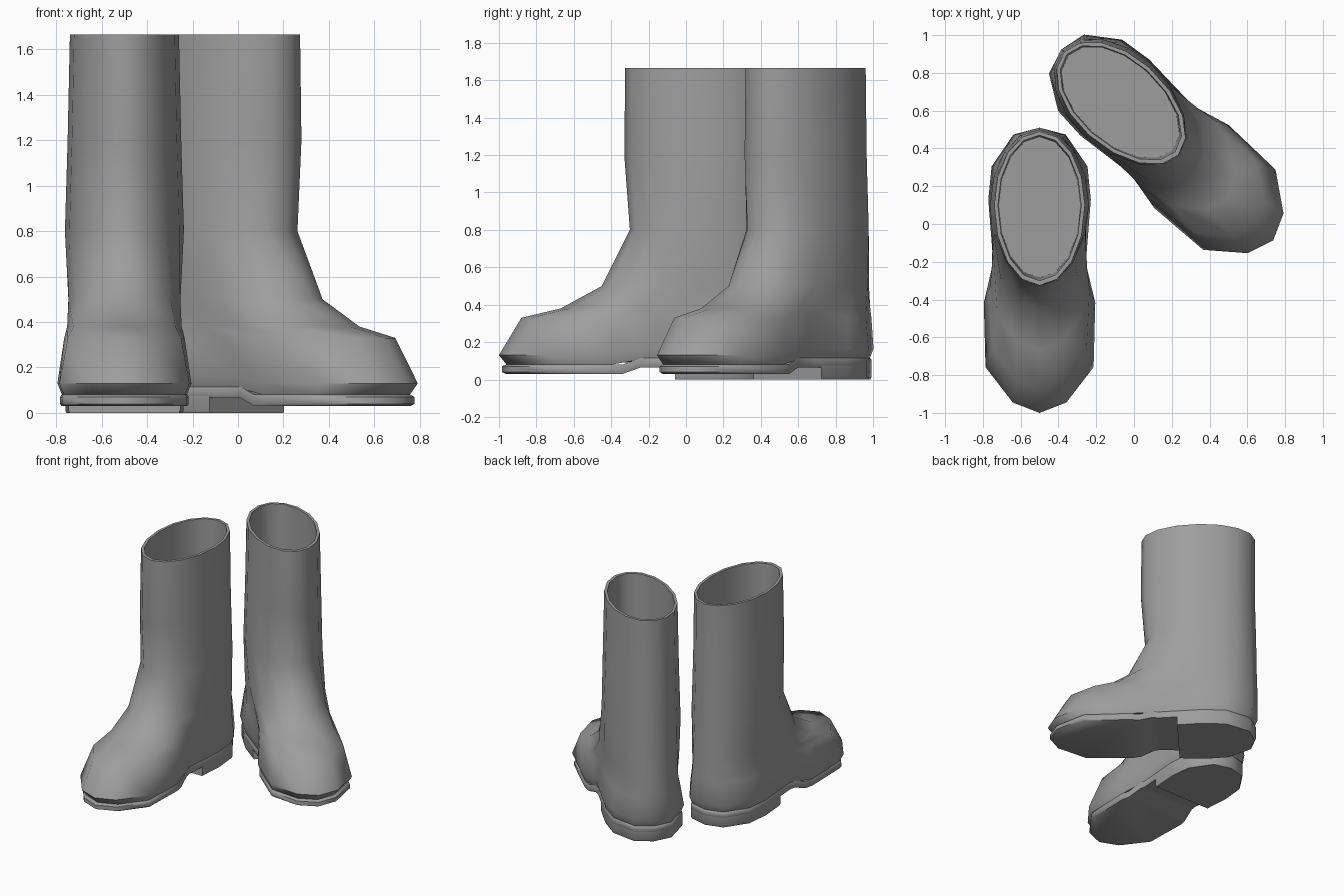
import bpy, bmesh
from math import sin, cos, pi, radians
from mathutils import Vector

cube = bpy.data.objects.get("Cube")
if cube:
    bpy.data.objects.remove(cube, do_unlink=True)

mat = bpy.data.materials.new("grey rubber")
mat.use_nodes = True
mat.diffuse_color = (0.34, 0.34, 0.34, 1)
mat.node_tree.nodes["Principled BSDF"].inputs["Base Color"].default_value = mat.diffuse_color

# Half outlines from heel to toe, in units of width and length
FOOT = [(0, 1), (.47, .91), (.86, .5), (.92, .07), (.83, -.28),
        (1, -.47), (.97, -.78), (.48, -.95), (0, -1)]
OVAL = [(sin(i * pi / 8), cos(i * pi / 8)) for i in range(9)]

# Height, share of foot shape, half width, back reach, front reach
LEVELS = [(.08, 1, .275, .39, 1.06), (.13, 1, .295, .41, 1.10),
          (.33, .85, .268, .41, .98), (.38, .6, .26, .41, .77),
          (.50, .3, .26, .405, .55), (.80, 0, .262, .40, .40),
          (1.2, 0, .25, .39, .43), (1.665, 0, .24, .39, .425),
          (1.665, 0, .22, .37, .40), (.2, 0, .215, .36, .385)]


def outline(mix, width, back, front):
    half = []
    for e, f in zip(OVAL, FOOT):
        x, y = Vector(e).lerp(Vector(f), mix)
        half.append((x * width, y * (back if y > 0 else front)))
    return half + [(-x, y) for x, y in half[-2:0:-1]]


def lift(y):
    """Rise of the sole from the ball to the heel."""
    return .035 * min(1, max(0, (-.34 - y) / -.1 + 1))


def loft(bm, rings):
    loops = [[bm.verts.new(p) for p in ring] for ring in rings]
    for a, b in zip(loops, loops[1:]):
        for i in range(len(a)):
            j = (i + 1) % len(a)
            bm.faces.new((a[i], a[j], b[j], b[i]))
    bm.faces.new(loops[0])
    bm.faces.new(loops[-1])


def cut(bm, y, clear=False):
    geom = bm.verts[:] + bm.edges[:] + bm.faces[:]
    res = bmesh.ops.bisect_plane(bm, geom=geom, plane_co=(0, y, 0),
                                 plane_no=(0, 1, 0), clear_inner=clear)
    if clear:
        edges = [e for e in res["geom_cut"] if isinstance(e, bmesh.types.BMEdge)]
        bmesh.ops.holes_fill(bm, edges=edges)


def finish(bm, name, place, turn):
    bmesh.ops.recalc_face_normals(bm, faces=bm.faces[:])
    mesh = bpy.data.meshes.new(name)
    bm.to_mesh(mesh)
    bm.free()
    obj = bpy.data.objects.new(name, mesh)
    bpy.context.collection.objects.link(obj)
    mesh.materials.append(mat)
    obj.location = (*place, 0)
    obj.rotation_euler.z = turn
    bpy.ops.object.select_all(action="DESELECT")
    obj.select_set(True)
    bpy.context.view_layer.objects.active = obj
    bpy.ops.object.shade_smooth_by_angle(angle=radians(55))


def boot(side, place, turn):
    # Upper: foot, shaft, rim and hollow inside
    bm = bmesh.new()
    rings = []
    for n, (z, *shape) in enumerate(LEVELS):
        rings.append([(x, y, z + (lift(y) if n < 2 else 0)) for x, y in outline(*shape)])
    loft(bm, rings)
    finish(bm, side + "_boot_upper", place, turn)

    # Sole: thin slab that steps up at the arch
    bm = bmesh.new()
    slab = [(.98, .03), (1, .04), (1, .07), (.98, .08)]
    flat = outline(1, .283, .398, 1.085)
    loft(bm, [[(x * s, y * s, z) for x, y in flat] for s, z in slab])
    for y in (-.44, -.34, -.2):
        cut(bm, y)
    for v in bm.verts:
        v.co.z += lift(v.co.y)
    finish(bm, side + "_boot_sole", place, turn)

    # Heel block with a straight front
    bm = bmesh.new()
    loft(bm, [[(x * s, y * s, z) for x, y in flat] for s, z in ((.98, 0), (1, .012), (1, .09))])
    cut(bm, -.16, True)
    finish(bm, side + "_boot_heel", place, turn)


boot("right", (-.5, .1), 0)
boot("left", (-.08, .65), radians(48))
